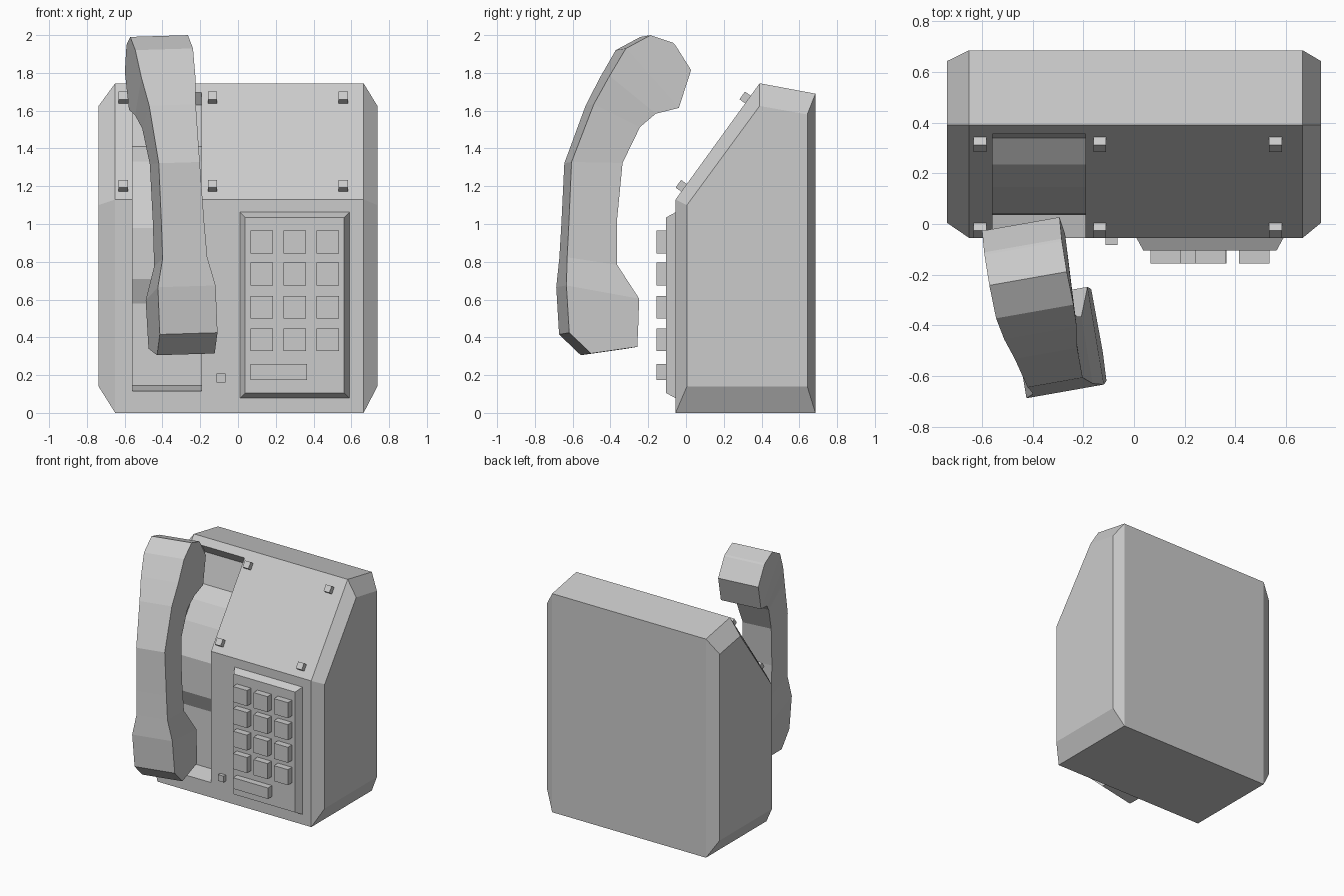
import bpy, bmesh
from math import atan2
from mathutils import Vector

if "Cube" in bpy.data.objects:
    bpy.data.objects.remove(bpy.data.objects["Cube"])


def make(name, verts, faces):
    me = bpy.data.meshes.new(name)
    me.from_pydata(verts, [], faces)
    bm = bmesh.new()
    bm.from_mesh(me)
    bmesh.ops.remove_doubles(bm, verts=bm.verts, dist=0.002)
    bmesh.ops.recalc_face_normals(bm, faces=bm.faces)
    bm.to_mesh(me)
    bm.free()
    ob = bpy.data.objects.new(name, me)
    bpy.context.collection.objects.link(ob)
    return ob


def loft(name, rings):
    """Skin equal-length rings of points and cap both ends."""
    n = len(rings[0])
    verts = [p for r in rings for p in r]
    faces = [(a * n + i, a * n + (i + 1) % n, (a + 1) * n + (i + 1) % n, (a + 1) * n + i)
             for a in range(len(rings) - 1) for i in range(n)]
    faces += [tuple(range(n)), tuple(range(len(verts) - n, len(verts)))]
    return make(name, verts, faces)


def ring(x, profile):
    return [(x, y, z) for y, z in profile]


def plate(name, x0, x1, z0, z1, y0, y1, inset=0.0):
    """Block standing out from the front, optionally tapered."""
    def rect(y, d):
        return [(x0 + d, y, z0 + d), (x1 - d, y, z0 + d), (x1 - d, y, z1 - d), (x0 + d, y, z1 - d)]
    return loft(name, [rect(y0, 0), rect(y1, inset)])


# Housing with chamfered sides
outer = [(-.055, 0), (-.055, 1.13), (.39, 1.745), (.685, 1.69), (.685, 0)]
inner = [(.005, .14), (.005, 1.10), (.39, 1.625), (.642, 1.58), (.642, .14)]
body = loft("housing", [ring(-.738, inner), ring(-.65, outer), ring(.665, outer), ring(.738, inner)])

# Cradle recess cut into the housing
recess = [(-.2, .115), (-.055, .115), (.08, .145), (.09, .58), (.035, .71), (.04, .98),
          (.145, 1.2), (.235, 1.33), (.34, 1.41), (.395, 1.63), (.355, 1.695), (.2, 1.8), (-.2, 1.3)]
cutter = loft("recess_cutter", [ring(-.558, recess), ring(-.192, recess)])
cutter.hide_render = True
mod = body.modifiers.new("recess", "BOOLEAN")
mod.object = cutter
mod.operation = "DIFFERENCE"
mod.solver = "EXACT"
bpy.context.view_layer.objects.active = body
bpy.ops.object.modifier_apply(modifier=mod.name)
bpy.data.objects.remove(cutter)

# Keypad with keys, and the small button beside it
plate("keypad_base", .007, .592, .075, 1.065, -.05, -.105, .03)
for r, z in enumerate((.905, .735, .56, .387)):
    for c, x in enumerate((.125, .3, .475)):
        plate(f"key_{r}_{c}", x - .06, x + .06, z - .06, z + .06, -.1, -.155)
plate("long_key", .065, .365, .175, .26, -.1, -.155)
plate("small_button", -.113, -.065, .16, .208, -.05, -.082)

# Studs on the sloping panel
up = Vector((0, .445, .615)).normalized()
out = Vector((0, -up.z, up.y))
for x in (-.607, -.135, .558):
    for t in (.1, .86):
        base = Vector((x, -.055 + .445 * t, 1.13 + .615 * t))
        rings = [[base + out * h + up * b + Vector((a, 0, 0))
                  for a, b in ((-.025, -.025), (.025, -.025), (.025, .025), (-.025, .025))]
                 for h in (-.01, .037)]
        loft("stud", rings)

# Handset: front point, back point and width of each section, bottom to top
sections = [
    (-.53, .31, -.285, .345, .31), (-.645, .42, -.28, .45, .31), (-.66, .67, -.275, .60, .31),
    (-.65, .82, -.385, .78, .24), (-.64, 1.0, -.385, 1.02, .23), (-.625, 1.325, -.355, 1.32, .22),
    (-.51, 1.63, -.265, 1.51, .25), (-.43, 1.78, -.185, 1.58, .29), (-.345, 1.925, -.065, 1.61, .31),
    (-.215, 1.995, .0, 1.81, .31), (-.095, 1.955, -.085, 1.945, .31)]


def turned(u, y, z):
    return (-.354 - .051 * z + .985 * u - .177 * y, .174 * u + y, z + .03 * u)


loft("handset", [[turned(-w / 2, fy, fz), turned(w / 2, fy, fz), turned(w / 2, by, bz), turned(-w / 2, by, bz)]
                 for fy, fz, by, bz, w in sections])
